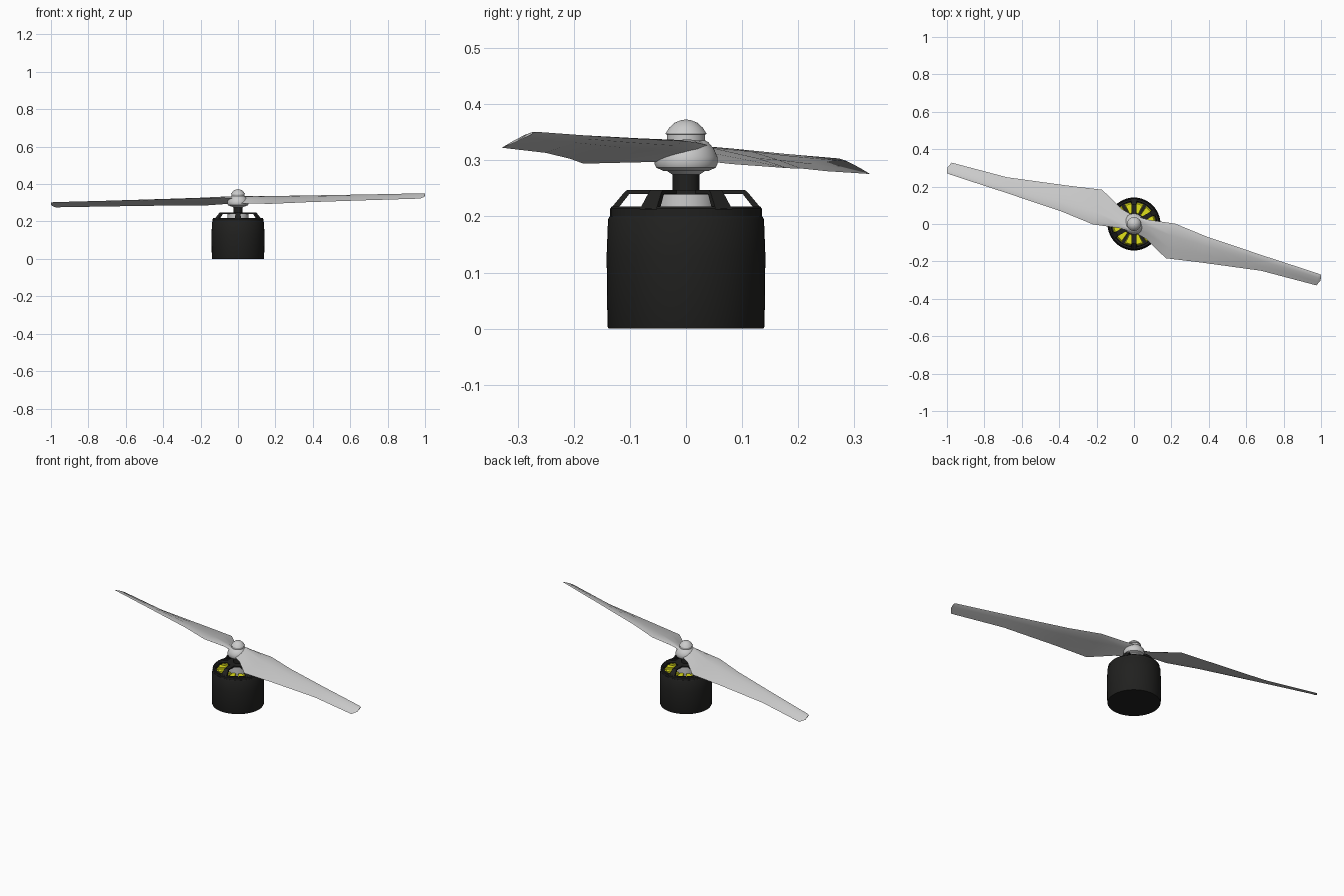
import bpy, bmesh, math
from mathutils import Matrix, Vector

if "Cube" in bpy.data.objects:
    bpy.data.objects.remove(bpy.data.objects["Cube"])


def material(name, rgb):
    m = bpy.data.materials.new(name)
    m.diffuse_color = (*rgb, 1)
    m.use_nodes = True
    m.node_tree.nodes["Principled BSDF"].inputs["Base Color"].default_value = m.diffuse_color
    return m


BLACK = material("black_metal", (0.015, 0.015, 0.014))
YELLOW = material("yellow_winding", (0.75, 0.75, 0.01))


def finish(name, bm, mat=None, angle=35):
    bmesh.ops.remove_doubles(bm, verts=bm.verts, dist=1e-5)
    bmesh.ops.recalc_face_normals(bm, faces=bm.faces)
    me = bpy.data.meshes.new(name)
    bm.to_mesh(me)
    bm.free()
    me.shade_smooth()
    me.set_sharp_from_angle(angle=math.radians(angle))
    ob = bpy.data.objects.new(name, me)
    bpy.context.collection.objects.link(ob)
    if mat:
        me.materials.append(mat)
    return ob


def lathe(name, profile, mat=None, closed=False, steps=48):
    """Spin an (r, z) profile around the z axis."""
    bm = bmesh.new()
    vs = [bm.verts.new((r, 0, z)) for r, z in profile]
    pairs = list(zip(vs, vs[1:])) + ([(vs[-1], vs[0])] if closed else [])
    es = [bm.edges.new(p) for p in pairs]
    bmesh.ops.spin(bm, geom=vs + es, cent=(0, 0, 0), axis=(0, 0, 1),
                   angle=2 * math.pi, steps=steps, use_duplicate=False)
    return finish(name, bm, mat)


def radial_prisms(name, profile, half_widths, count, offset, mat):
    """Radial (r, z) outline given a tangential width, repeated around z."""
    bm = bmesh.new()
    for i in range(count):
        rot = Matrix.Rotation(offset + 2 * math.pi * i / count, 3, 'Z')
        rings = [[bm.verts.new(rot @ Vector((r, s * w, z)))
                  for (r, z), w in zip(profile, half_widths)] for s in (-1, 1)]
        n = len(profile)
        for k in range(n):
            bm.faces.new((rings[0][k], rings[0][(k + 1) % n],
                          rings[1][(k + 1) % n], rings[1][k]))
        bm.faces.new(rings[0])
        bm.faces.new(rings[1])
    return finish(name, bm, mat)


# Motor can, hollow above with a closed base
lathe("motor_can", [(0, 0), (0.138, 0), (0.140, 0.004), (0.1415, 0.13), (0.139, 0.195),
                    (0.136, 0.2), (0.122, 0.2), (0.122, 0.02), (0, 0.02)], BLACK)
lathe("bell_ring", [(0.135, 0.198), (0.135, 0.214), (0.132, 0.218), (0.122, 0.218),
                    (0.120, 0.198)], BLACK, closed=True)

# Spoked bell top
radial_prisms("bell_spokes",
              [(0.05, 0.240), (0.101, 0.240), (0.123, 0.212), (0.136, 0.212),
               (0.110, 0.243), (0.105, 0.247), (0.05, 0.247)],
              [0.013, 0.013, 0.017, 0.017, 0.013, 0.013, 0.013], 6, math.radians(30), BLACK)
lathe("bell_centre", [(0, 0.239), (0.058, 0.239), (0.058, 0.247), (0, 0.247)], BLACK)

# Stator core and windings
lathe("stator_core", [(0, 0.02), (0.055, 0.02), (0.055, 0.239), (0, 0.239)])
radial_prisms("windings",
              [(0.05, 0.04), (0.116, 0.04), (0.116, 0.195), (0.108, 0.206),
               (0.06, 0.206), (0.05, 0.195)],
              [0.009, 0.022, 0.022, 0.018, 0.009, 0.008], 12, math.radians(15), YELLOW)

# Shaft
lathe("shaft", [(0, 0.24), (0.024, 0.24), (0.024, 0.282), (0, 0.282)], BLACK)

# Propeller hub, collar and spinner
lathe("hub_collar", [(0, 0.275), (0.025, 0.275), (0.037, 0.283), (0, 0.285)])
lathe("propeller_hub", [(0, 0.281), (0.04, 0.281), (0.053, 0.287), (0.056, 0.293),
                        (0.056, 0.306), (0.050, 0.320), (0.040, 0.332), (0.035, 0.335),
                        (0, 0.335)])
lathe("spinner", [(0, 0.334), (0.034, 0.334), (0.034, 0.346), (0.037, 0.347),
                  (0.030, 0.358), (0.020, 0.367), (0.010, 0.371), (0, 0.373)])

# Blade stations: leading x, y, z, trailing x, y, z, thickness
STATIONS = [
    (0.015, 0.040, 0.326, -0.005, -0.040, 0.298, 0.020),
    (0.080, 0.022, 0.329, 0.065, -0.080, 0.295, 0.018),
    (0.220, 0.002, 0.329, 0.170, -0.183, 0.290, 0.013),
    (0.390, -0.068, 0.328, 0.360, -0.206, 0.294, 0.011),
    (0.700, -0.172, 0.327, 0.680, -0.250, 0.297, 0.008),
    (0.985, -0.265, 0.327, 0.975, -0.328, 0.299, 0.006),
    (1.000, -0.272, 0.325, 0.998, -0.302, 0.309, 0.004),
]
# Chord fraction, upper and lower offset as multiples of thickness
SECTION = [(0, 0), (0.12, 0.55), (0.35, 0.8), (0.7, 0.5), (1, 0),
           (0.7, -0.05), (0.35, -0.2), (0.12, -0.25)]


def blade(name, turn):
    bm = bmesh.new()
    rings = []
    for lx, ly, lz, tx, ty, tz, th in STATIONS:
        a, b = Vector((lx, ly, lz)), Vector((tx, ty, tz))
        ring = []
        for f, h in SECTION:
            p = a.lerp(b, f)
            x, y = p.x * turn, p.y * turn
            ring.append(bm.verts.new((x, y, p.z + h * th + 0.024 * x)))
        rings.append(ring)
    n = len(SECTION)
    for r0, r1 in zip(rings, rings[1:]):
        for k in range(n):
            bm.faces.new((r0[k], r0[(k + 1) % n], r1[(k + 1) % n], r1[k]))
    bm.faces.new(rings[0])
    bm.faces.new(rings[-1])
    return finish(name, bm)


blade("blade_right", 1)
blade("blade_left", -1)
